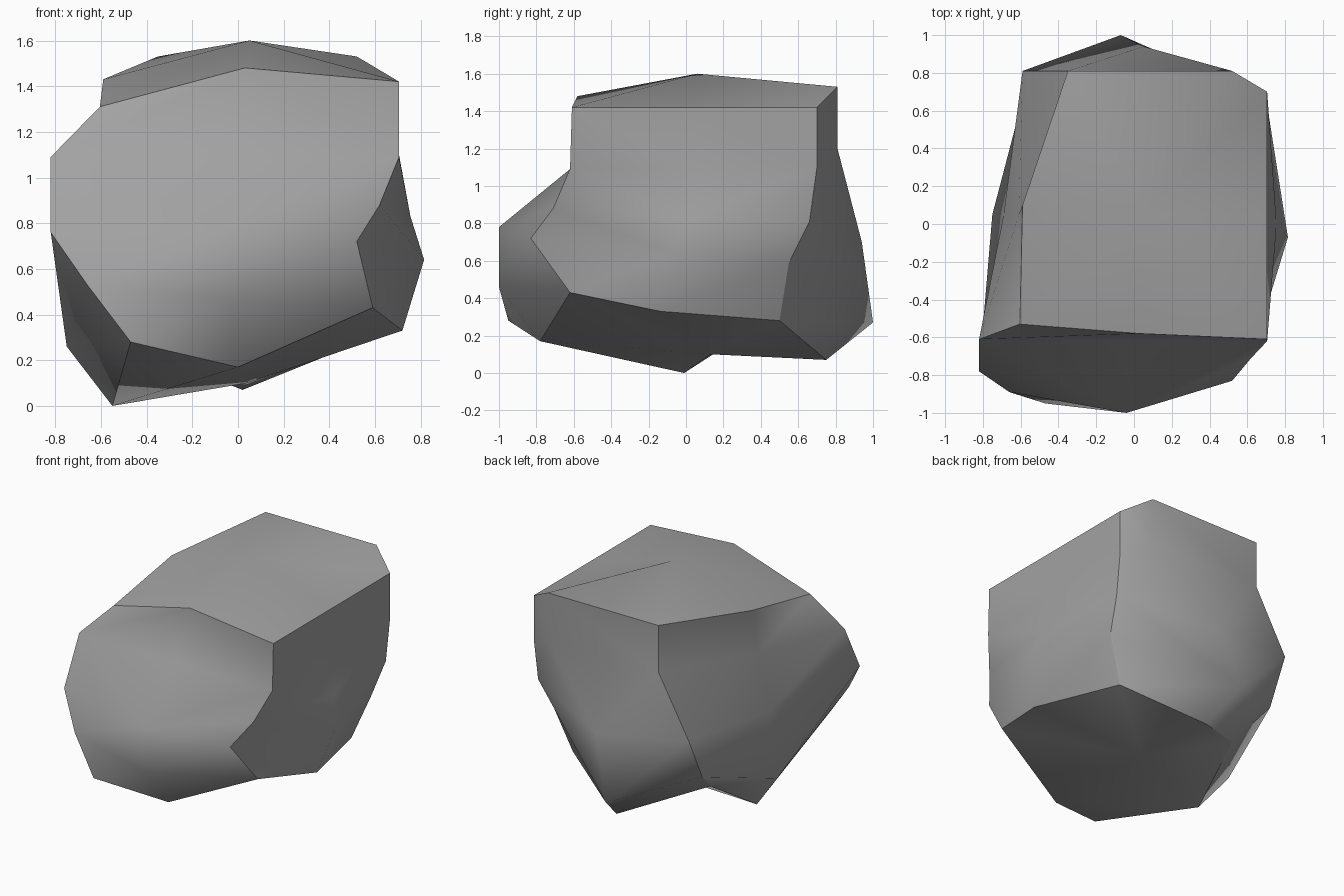
import bpy
import bmesh

default = bpy.data.objects.get("Cube")
if default:
    bpy.data.objects.remove(default, do_unlink=True)


def make_material(name, colour):
    """One flat colour for viewport and render."""
    mat = bpy.data.materials.new(name)
    mat.use_nodes = True
    mat.diffuse_color = colour
    shader = mat.node_tree.nodes["Principled BSDF"]
    shader.inputs["Base Color"].default_value = colour
    shader.inputs["Roughness"].default_value = 0.9
    return mat


# Eight rock ribs, each running from the top rim down to the bottom rim
front_left_corner = [(-.605, -.53, 1.31), (-.82, -.61, 1.09), (-.82, -.78, .76),
                     (-.66, -.89, .53), (-.47, -.95, .28)]
front_middle = [(.03, -.58, 1.48), (-.04, -.62, 1.09), (-.04, -1, .78),
                (-.04, -1, .46), (0, -.78, .17)]
front_right_corner = [(.705, -.61, 1.42), (.705, -.62, 1.09), (.62, -.71, .88),
                      (.52, -.83, .72), (.59, -.62, .43)]
right_middle = [(.705, .05, 1.42), (.705, .05, 1.09), (.755, 0, .83),
                (.815, -.07, .64), (.72, -.14, .33)]
back_right_corner = [(.705, .7, 1.42), (.705, .7, 1.1), (.7, .66, .81),
                     (.66, .55, .59), (.54, .5, .28)]
back_middle = [(.52, .81, 1.53), (.52, .81, 1.2), (.05, .94, .7),
               (-.07, 1, .27), (.02, .75, .07)]
back_left_corner = [(-.35, .81, 1.53), (-.35, .81, 1.2), (-.59, .81, .77),
                    (-.59, .66, .46), (-.48, .41, .27)]
left_middle = [(-.59, .1, 1.43), (-.61, .05, 1.12), (-.69, .05, .72),
               (-.75, .05, .26), (-.55, -.01, 0)]

# Each rib with the creases of the wall to the next rib, from the top down:
# "u" climbs towards the next rib, "d" descends towards it
walls = [(front_left_corner, "uduu"), (front_middle, "dudd"),
         (front_right_corner, "dddu"), (right_middle, "duuu"),
         (back_right_corner, "dudu"), (back_middle, "duud"),
         (back_left_corner, "uuuu"), (left_middle, "uuud")]
peak = (.05, .06, 1.6)
underside = (.04, .13, .1)

bm = bmesh.new()
columns = [[bm.verts.new(point) for point in rib] for rib, creases in walls]


def fan(centre, rim):
    """Close a rim with triangles around one centre point."""
    hub = bm.verts.new(centre)
    for i, vert in enumerate(rim):
        bm.faces.new((hub, vert, rim[(i + 1) % len(rim)]))


# Side walls between neighbouring ribs
for i, (rib, creases) in enumerate(walls):
    near, far = columns[i], columns[(i + 1) % len(columns)]
    for j, crease in enumerate(creases):
        a, b, c, d = near[j], near[j + 1], far[j + 1], far[j]
        if crease == "u":
            bm.faces.new((a, b, d))
            bm.faces.new((b, c, d))
        else:
            bm.faces.new((a, b, c))
            bm.faces.new((a, c, d))

# Top and underside, with one clipped corner at the front left below
top_rim = [column[0] for column in columns]
bottom_rim = [column[-1] for column in columns]
fan(peak, top_rim)
fan(underside, bottom_rim[1:])
bm.faces.new((bottom_rim[-1], bottom_rim[0], bottom_rim[1]))
bmesh.ops.recalc_face_normals(bm, faces=bm.faces[:])

# Smooth sides with crisp corner ribs and crisp top and bottom rims
for face in bm.faces:
    face.smooth = True
crisp_lines = columns[::2]
for rim in (top_rim, bottom_rim):
    crisp_lines.append(rim + rim[:1])
for line in crisp_lines:
    for start, end in zip(line, line[1:]):
        bm.edges.get((start, end)).smooth = False

mesh = bpy.data.meshes.new("rock")
bm.to_mesh(mesh)
bm.free()
mesh.materials.append(make_material("stone grey", (.36, .36, .36, 1)))
rock = bpy.data.objects.new("rock", mesh)
bpy.context.collection.objects.link(rock)
